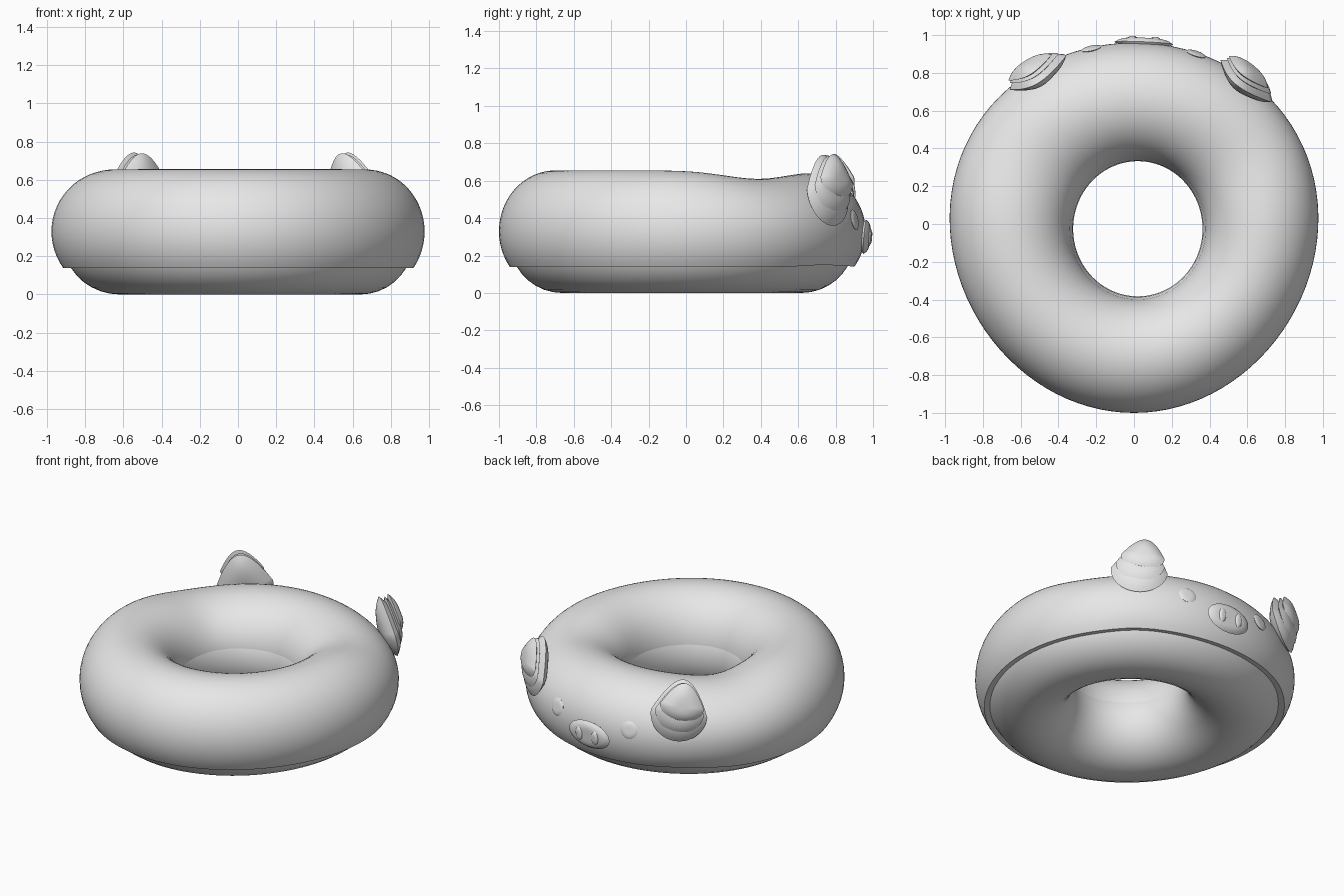
import bpy, bmesh, math
from math import sin, cos, pi, radians, exp
from mathutils import Vector, Matrix

cube = bpy.data.objects.get("Cube")
if cube:
    bpy.data.objects.remove(cube, do_unlink=True)

grey = bpy.data.materials.new("plain grey")
grey.use_nodes = True
grey.diffuse_color = (0.8, 0.8, 0.8, 1)
grey.node_tree.nodes["Principled BSDF"].inputs["Base Color"].default_value = (0.8, 0.8, 0.8, 1)


def finish(name, bm, sharp=40):
    bmesh.ops.recalc_face_normals(bm, faces=bm.faces)
    mesh = bpy.data.meshes.new(name)
    bm.to_mesh(mesh)
    bm.free()
    mesh.materials.append(grey)
    ob = bpy.data.objects.new(name, mesh)
    bpy.context.collection.objects.link(ob)
    bpy.ops.object.select_all(action="DESELECT")
    ob.select_set(True)
    bpy.context.view_layer.objects.active = ob
    bpy.ops.object.shade_smooth_by_angle(angle=radians(sharp))
    return ob


def ring_point(a, w, z):
    """Point at angle a, w = 0 on the hole edge and 1 on the outer egg-shaped edge."""
    outer = Vector((0.975 * cos(a) * (1 + 0.05 * sin(a)), 0.98 * sin(a) - 0.02, z))
    hole = Vector((0.02 + 0.355 * cos(a), -0.025 + 0.37 * sin(a), z))
    return hole.lerp(outer, w)


def icing_point(a, t):
    """Point on the icing tube, t = 0 outward and pi / 2 on top."""
    dip = 0.045 * exp(-((0.66 * sin(a) - 0.4) / 0.25) ** 2)
    z = 0.33 + (0.325 - (dip if sin(t) > 0 else 0)) * sin(t)
    if t < 0:  # the rim lifts a little beside the face
        z += 0.03 * sin(t) ** 2 * exp(-((sin(a) - 0.82) / 0.15) ** 2)
    return ring_point(a, 0.5 + 0.5 * cos(t), z)


def sweep(name, section, closed, steps=96):
    """Loft a cross-section function around the ring."""
    bm = bmesh.new()
    rows = [[bm.verts.new(p) for p in section(2 * pi * i / steps)] for i in range(steps)]
    n = len(rows[0])
    for i, row in enumerate(rows):
        nxt = rows[(i + 1) % steps]
        for j in range(n if closed else n - 1):
            k = (j + 1) % n
            bm.faces.new((row[j], nxt[j], nxt[k], row[k]))
    return finish(name, bm)


def icing_section(a):
    start, end, n = radians(-36), radians(182), 36
    pts = [icing_point(a, start + (end - start) * i / n) for i in range(n + 1)]
    # tuck both rims into the dough
    first = ring_point(a, 0.84, pts[0].z + 0.005)
    last = ring_point(a, 0.06, pts[-1].z + 0.005)
    return [first] + pts + [last]


def dough_section(a):
    return [ring_point(a, 0.442 + 0.462 * cos(t), 0.28 + 0.28 * sin(t))
            for t in (2 * pi * i / 36 for i in range(36))]


sweep("icing", icing_section, False)
sweep("dough", dough_section, True)


def lens(name, matrix, outline, front, back, power=2, rings=8, sides=40):
    """Closed pad with a given outline in local XY, bulging along local Z."""
    bm = bmesh.new()

    def side(depth):
        centre = bm.verts.new((0, 0, depth))
        loops = []
        for i in range(1, rings):
            s = i / rings
            loops.append([bm.verts.new((*(s * Vector(outline(2 * pi * k / sides))),
                                        depth * (1 - s ** power))) for k in range(sides)])
        loops.append(edge)
        for k in range(sides):
            m = (k + 1) % sides
            bm.faces.new((centre, loops[0][k], loops[0][m]))
            for p, q in zip(loops, loops[1:]):
                bm.faces.new((p[k], q[k], q[m], p[m]))

    edge = [bm.verts.new((*outline(2 * pi * k / sides), 0)) for k in range(sides)]
    side(front)
    side(-back)
    bm.transform(matrix)
    return finish(name, bm)


def frame(origin, normal, up):
    """Matrix with Z along the normal and Y close to up."""
    z = normal.normalized()
    x = up.cross(z).normalized()
    y = z.cross(x)
    m = Matrix((x, y, z)).transposed().to_4x4()
    m.translation = origin
    return m


def oval(w, h):
    return lambda t: (w * cos(t), h * sin(t))


def on_icing(x, z):
    """Frame on the back of the icing at a given x and height."""
    a = math.acos(x / 0.99)
    t = math.asin((z - 0.33) / 0.325)
    p = icing_point(a, t)
    da = icing_point(a + 0.01, t) - p
    dt = icing_point(a, t + 0.01) - p
    return frame(p, da.cross(dt), Vector((0, 0, 1)))


# Face: snout, nostrils and eyes
snout = on_icing(0.05, 0.30)
lens("snout", snout, oval(0.155, 0.092), 0.026, 0.03, power=5)
for label, x in (("left", -0.06), ("right", 0.06)):
    lens(label + "_nostril", snout @ Matrix.Translation((x, 0, 0.022)),
         oval(0.027, 0.048), 0.013, 0.01, power=4)
for label, x in (("left", 0.32), ("right", -0.22)):
    lens(label + "_eye", on_icing(x, 0.395), oval(0.056, 0.056), 0.01, 0.02, power=4)


# Ears: nested leaves, the front one folded over the others
def leaf(w, top, bottom):
    def outline(t):
        c, s = cos(t), sin(t)
        if s > 0:  # pointed tip
            return (w * c * (1 - 0.25 * s), top * s ** 1.35)
        return (w * c, bottom * s)
    return outline


for label, x, y in (("left", 0.61, 0.78), ("right", -0.525, 0.825)):
    radial = Vector((x, y, 0)).normalized()
    up = Vector((0, 0, 1)) - 0.22 * radial
    base = frame(Vector((x, y, 0.53)) - 0.03 * radial, radial + Vector((0, 0, 0.22)), up)
    turn = Matrix.Rotation(radians(-8), 4, "Z")
    lens(label + "_ear_back", base @ turn, leaf(0.175, 0.215, 0.175), 0.055, 0.055, power=3)
    lens(label + "_ear_middle", base @ Matrix.Translation((0.005, 0.02, 0.035)) @ turn,
         leaf(0.15, 0.18, 0.135), 0.04, 0.02, power=3)
    lens(label + "_ear_flap", base @ Matrix.Translation((0.02, 0.06, 0.06)) @ turn,
         leaf(0.135, 0.145, 0.10), 0.04, 0.02, power=3)
